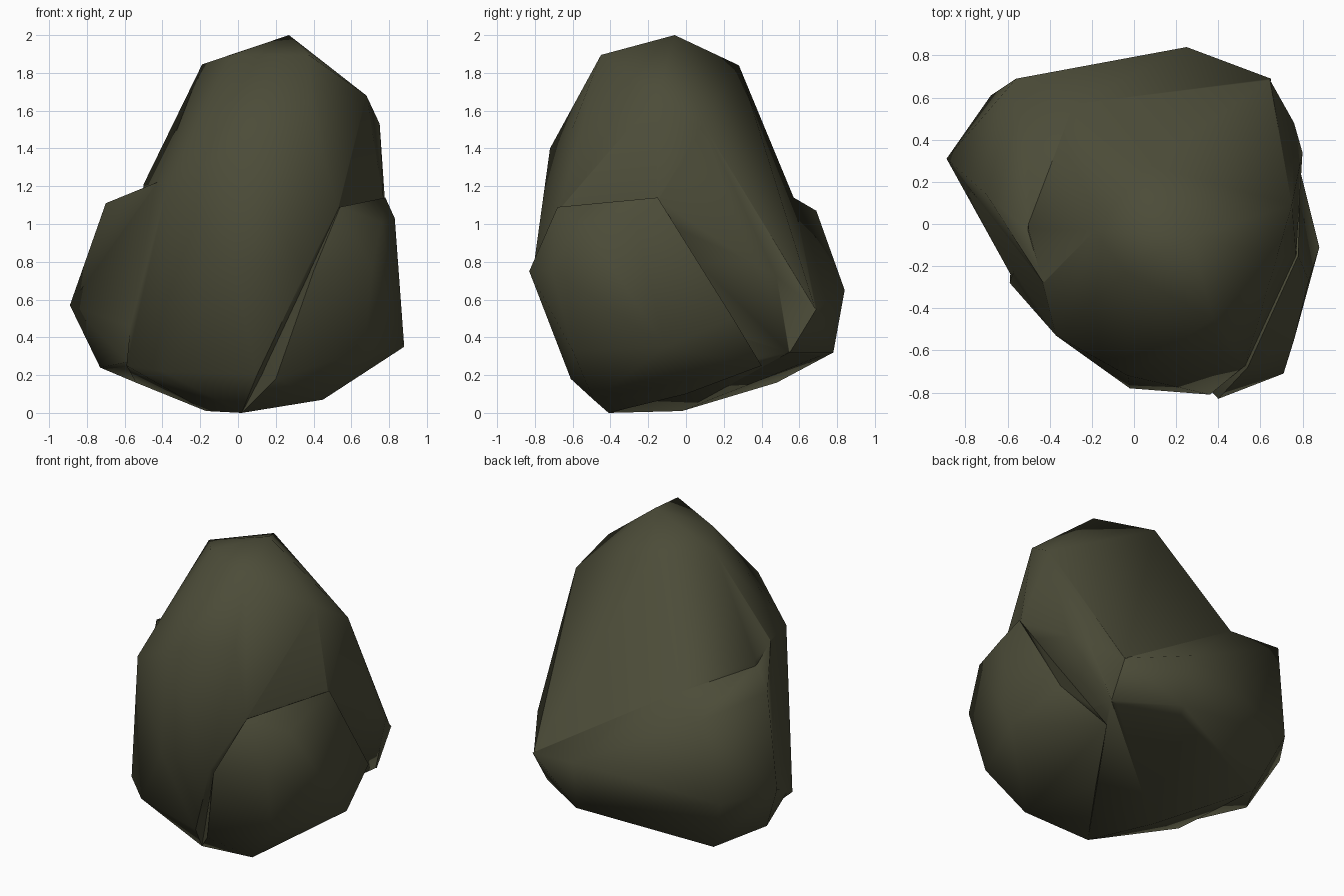
import bpy, bmesh, math

if "Cube" in bpy.data.objects:
    bpy.data.objects.remove(bpy.data.objects["Cube"])

stone = bpy.data.materials.new("dark olive stone")
stone.diffuse_color = (0.072, 0.072, 0.040, 1)
stone.use_nodes = True
stone.node_tree.nodes["Principled BSDF"].inputs["Base Color"].default_value = stone.diffuse_color


def boulder(name, points):
    """One chipped lump of rock: the convex hull of its corner points."""
    bm = bmesh.new()
    for p in points:
        bm.verts.new(p)
    hull = bmesh.ops.convex_hull(bm, input=bm.verts)
    loose = {g for g in hull["geom_interior"] + hull["geom_unused"]
             if isinstance(g, bmesh.types.BMVert)}
    bmesh.ops.delete(bm, geom=list(loose), context='VERTS')
    bmesh.ops.recalc_face_normals(bm, faces=bm.faces)
    mesh = bpy.data.meshes.new(name)
    bm.to_mesh(mesh)
    bm.free()
    mesh.materials.append(stone)
    obj = bpy.data.objects.new(name, mesh)
    bpy.context.collection.objects.link(obj)
    return obj


# tall central mass
core = boulder("rock", [
    (.27, -.06, 2.0), (.68, -.15, 1.68), (.40, -.60, 1.51), (-.11, -.375, 1.58),
    (-.04, -.23, 1.895), (.375, -.45, 1.895), (.07, .28, 1.84), (-.19, -.035, 1.845),
    (.75, .09, 1.53), (-.03, -.72, 1.40), (-.37, -.53, 1.21), (-.50, -.02, 1.21),
    (.80, .34, .80), (.76, .48, .72), (-.285, .57, 1.14), (.645, .685, .55),
    (.635, .545, .32), (.26, .77, .325), (-.59, -.28, .25), (-.40, -.45, .22),
    (-.02, -.78, .75), (.36, -.81, .75), (.53, -.67, 1.08), (.77, -.15, 1.13),
    (.02, -.41, 0), (-.17, -.02, .01), (.10, -.59, .20), (-.54, .48, .16)])

# broad lump round the back and left
back_lump = boulder("back_lump", [
    (-.70, .14, 1.11), (-.43, -.28, 1.22), (-.285, .57, 1.14), (-.56, .69, 1.07),
    (-.68, .61, .53), (-.89, .31, .57), (-.73, .19, .24), (-.54, .48, .16),
    (.265, .78, .32), (.25, .84, .65), (.65, .69, .55), (.64, .55, .32),
    (-.58, -.25, .27), (.4, .4, .8), (0, 0, .3)])

# lump on the front right
side_lump = boulder("side_lump", [
    (.54, -.68, 1.09), (.78, -.15, 1.14), (.83, -.27, 1.03), (.76, -.55, 1.01),
    (.71, -.71, .76), (.40, -.83, .75), (.88, -.11, .35), (.45, -.49, .07),
    (.67, -.60, .33), (.20, -.61, .18), (.79, .25, .50), (.02, -.41, 0),
    (.3, 0, .1), (.3, -.2, .9), (.55, .4, .25)])

# fuse the lumps into one rock
bpy.context.view_layer.objects.active = core
core.select_set(True)
for lump in (back_lump, side_lump):
    mod = core.modifiers.new("fuse", 'BOOLEAN')
    mod.operation = 'UNION'
    mod.solver = 'EXACT'
    mod.object = lump
    bpy.ops.object.modifier_apply(modifier=mod.name)
    bpy.data.objects.remove(lump)
bpy.ops.object.shade_smooth_by_angle(angle=math.radians(60))
